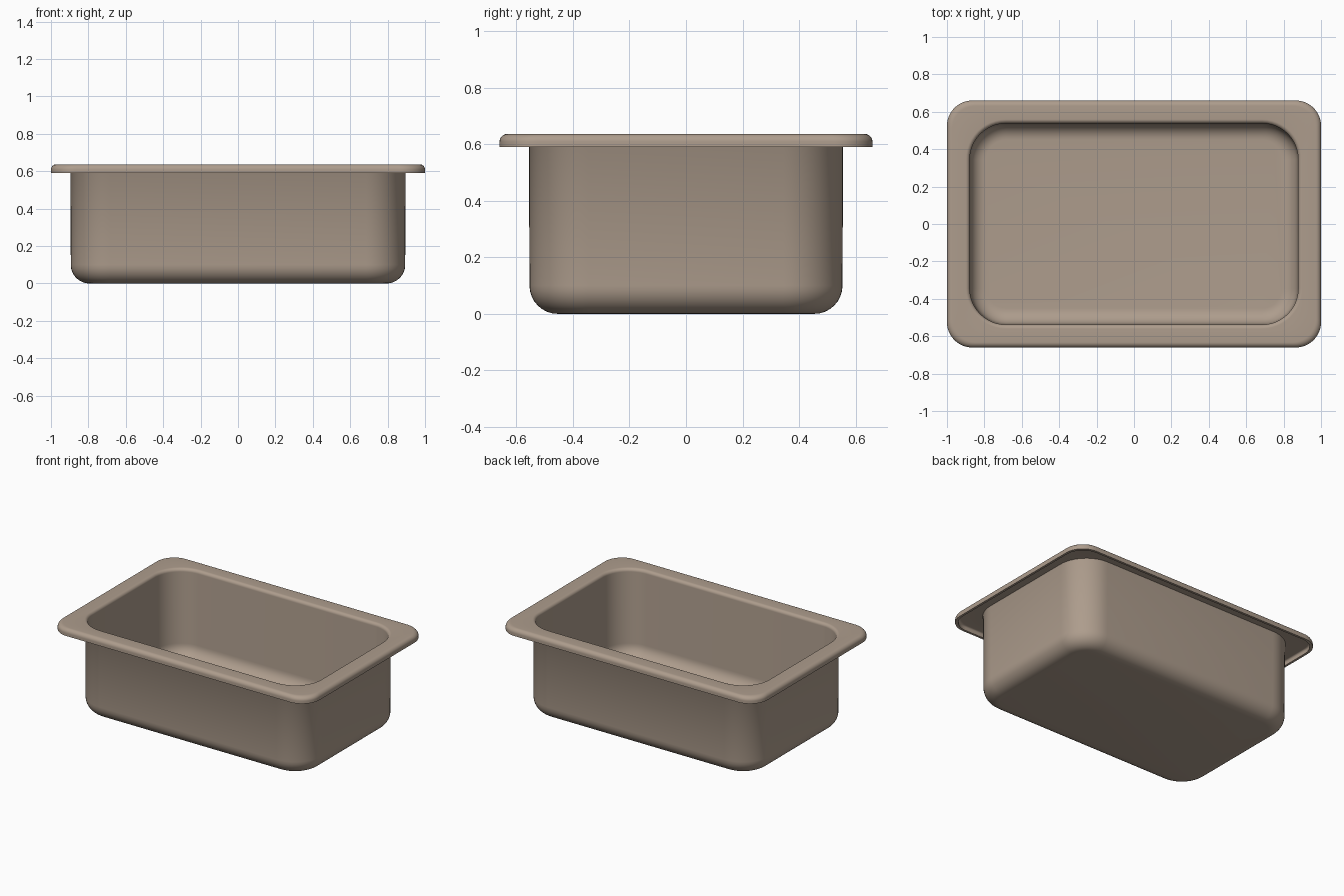
import bpy, bmesh
from math import sin, cos, pi, radians

cube = bpy.data.objects.get("Cube")
if cube:
    bpy.data.objects.remove(cube, do_unlink=True)

HALF_X, HALF_Y = 1.0, 0.66      # rim outline
TOP, LIP, SHEET = 0.637, 0.59, 0.016
CORNER_STEPS = 12


def arc(cx, cz, r, a0, a1, steps=8):
    """Profile points (inset, z) on an arc; angles in degrees."""
    angles = [radians(a0 + (a1 - a0) * i / steps) for i in range(steps + 1)]
    return [(cx + r * cos(a), cz + r * sin(a)) for a in angles]


def corner_radius(inset):
    """Rim corners are tight; the basin corners are wider."""
    if inset < 0.09:
        return 0.135 - 0.3 * inset
    return max(0.04, 0.315 - inset)


def ring(bm, inset, z):
    """One rounded-rectangle loop of vertices."""
    r = corner_radius(inset)
    x, y = HALF_X - inset - r, HALF_Y - inset - r
    verts = []
    for k, (sx, sy) in enumerate([(1, 1), (-1, 1), (-1, -1), (1, -1)]):
        for i in range(CORNER_STEPS + 1):
            a = (k + i / CORNER_STEPS) * pi / 2
            verts.append(bm.verts.new((sx * x + r * cos(a), sy * y + r * sin(a), z)))
    return verts


# Sheet-metal section, from the inner floor over the rim to the outer floor
edge, lip_r, fold, floor_r = 0.122, 0.022, 0.028, 0.1
profile = arc(edge + floor_r, SHEET + floor_r - SHEET, floor_r - SHEET, 270, 180)
profile = [(d - SHEET + 0.004, z + SHEET) for d, z in profile]
profile += arc(edge - lip_r, TOP - lip_r, lip_r, 0, 90)
profile += arc(fold, TOP - fold, fold, 90, 180)
profile += [(0, LIP), (SHEET, LIP)]
profile += arc(fold, TOP - fold, fold - SHEET, 180, 90, 5)
profile += [(edge - lip_r, TOP - SHEET), (edge - SHEET - 0.002, TOP - lip_r)]
profile += arc(edge - SHEET + floor_r, floor_r, floor_r, 180, 270)

bm = bmesh.new()
rings = [ring(bm, d, z) for d, z in profile]
for a, b in zip(rings, rings[1:]):
    n = len(a)
    for i in range(n):
        j = (i + 1) % n
        bm.faces.new((a[i], a[j], b[j], b[i]))
bm.faces.new(rings[0])
bm.faces.new(rings[-1])
bmesh.ops.recalc_face_normals(bm, faces=bm.faces)
mesh = bpy.data.meshes.new("deep_pan")
bm.to_mesh(mesh)
bm.free()

# Warm grey-brown finish
color = (0.42, 0.335, 0.265, 1)
mat = bpy.data.materials.new("warm_taupe")
mat.use_nodes = True
mat.diffuse_color = color
mat.node_tree.nodes["Principled BSDF"].inputs["Base Color"].default_value = color
mesh.materials.append(mat)

pan = bpy.data.objects.new("deep_pan", mesh)
bpy.context.collection.objects.link(pan)
bpy.ops.object.select_all(action='DESELECT')
pan.select_set(True)
bpy.context.view_layer.objects.active = pan
bpy.ops.object.shade_smooth_by_angle(angle=radians(40))
